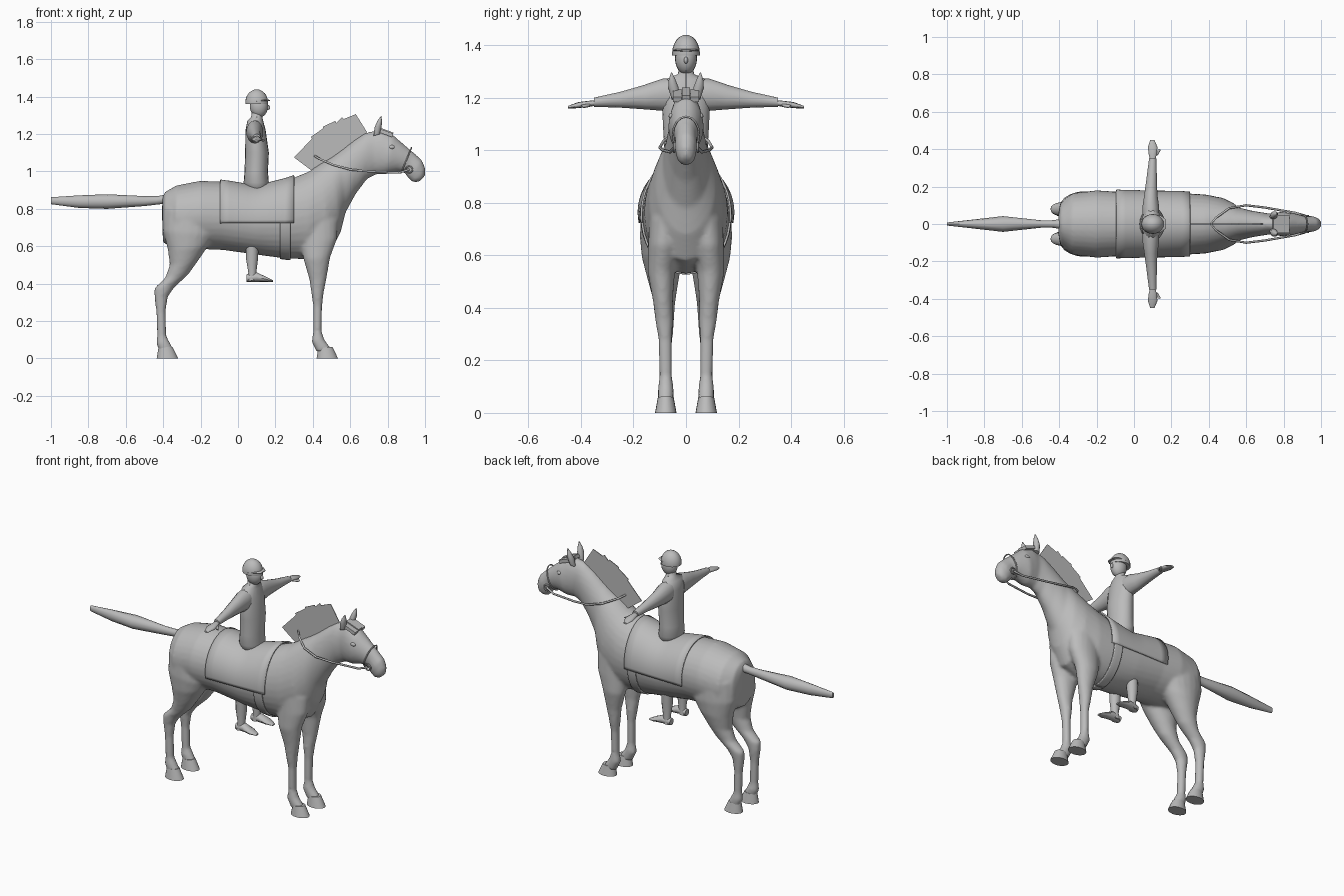
import bpy, bmesh, math
from mathutils import Vector, Matrix

cube = bpy.data.objects.get("Cube")
if cube:
    bpy.data.objects.remove(cube)

grey = bpy.data.materials.new("plain grey")
grey.use_nodes = True
grey.diffuse_color = (0.5, 0.5, 0.5, 1)
grey.node_tree.nodes["Principled BSDF"].inputs["Base Color"].default_value = (0.5, 0.5, 0.5, 1)


def finish(name, bm, angle=40, recalc=True):
    """Turn a bmesh into a shaded object."""
    if recalc:
        bmesh.ops.recalc_face_normals(bm, faces=bm.faces)
    mesh = bpy.data.meshes.new(name)
    bm.to_mesh(mesh)
    bm.free()
    mesh.materials.append(grey)
    ob = bpy.data.objects.new(name, mesh)
    bpy.context.collection.objects.link(ob)
    bpy.ops.object.select_all(action="DESELECT")
    ob.select_set(True)
    bpy.context.view_layer.objects.active = ob
    bpy.ops.object.shade_smooth_by_angle(angle=math.radians(angle))
    return ob


def loft(bm, rows, side=1, sideways=False, n=20):
    """Skin elliptical rings; a row is two opposite points (x, z), half width, centre offset."""
    rings = []
    for x1, z1, x2, z2, w, off in rows:
        ring = []
        for i in range(n):
            t = 2 * math.pi * i / n
            k = (1 + math.cos(t)) / 2
            x, z = x2 + (x1 - x2) * k, z2 + (z1 - z2) * k
            y = off + w * math.sin(t)
            co = (y, x * side, z) if sideways else (x, y * side, z)
            ring.append(bm.verts.new(co))
        rings.append(ring)
    for a, b in zip(rings, rings[1:]):
        for i in range(n):
            j = (i + 1) % n
            bm.faces.new((a[i], a[j], b[j], b[i]))
    bm.faces.new(rings[0])
    bm.faces.new(rings[-1])


def ball(name, centre, size, flat_bottom=False):
    bm = bmesh.new()
    bmesh.ops.create_uvsphere(bm, u_segments=20, v_segments=12, radius=1)
    if flat_bottom:
        cut = bmesh.ops.bisect_plane(bm, geom=bm.verts[:] + bm.edges[:] + bm.faces[:],
                                     plane_co=(0, 0, -0.1), plane_no=(0, 0, -1), clear_outer=True)
        bmesh.ops.contextual_create(bm, geom=[e for e in cut["geom_cut"]
                                              if isinstance(e, bmesh.types.BMEdge)])
    bmesh.ops.transform(bm, verts=bm.verts, matrix=Matrix.Translation(centre) @ Matrix.Diagonal((*size, 1)))
    return finish(name, bm)


# Horse body, head and legs as lofts, fused into one skin
TRUNK = [(-.405, .86, -.405, .70, .05, 0), (-.39, .89, -.40, .62, .11, 0),
         (-.33, .925, -.33, .58, .165, 0), (-.2, .95, -.2, .585, .18, 0),
         (-.08, .945, -.08, .58, .172, 0), (.1, .915, .1, .555, .168, 0),
         (.27, .955, .25, .535, .165, 0), (.38, 1.0, .38, .53, .158, 0),
         (.44, 1.04, .50, .58, .14, 0), (.50, 1.075, .55, .68, .115, 0),
         (.55, 1.11, .575, .78, .088, 0), (.62, 1.165, .63, .88, .072, 0),
         (.68, 1.205, .69, .96, .062, 0), (.72, 1.215, .74, .985, .055, 0)]
HEAD = [(.70, 1.21, .71, 1.0, .05, 0), (.77, 1.225, .74, .985, .06, 0),
        (.83, 1.195, .79, .985, .068, 0), (.88, 1.15, .85, 1.0, .055, 0),
        (.94, 1.1, .89, .995, .041, 0), (.985, 1.058, .91, .965, .043, 0),
        (1.002, 1.015, .935, .942, .036, 0), (1.0, .975, .965, .942, .02, 0)]
HIND = [(-.39, .80, -.12, .76, .08, .09), (-.40, .68, -.12, .66, .088, .088),
        (-.375, .58, -.16, .6, .078, .09), (-.365, .5, -.215, .52, .06, .087),
        (-.39, .43, -.265, .45, .045, .083), (-.448, .375, -.34, .38, .036, .08),
        (-.447, .33, -.375, .33, .031, .078), (-.437, .25, -.387, .25, .024, .078),
        (-.432, .12, -.383, .12, .024, .078), (-.437, .08, -.367, .09, .03, .078),
        (-.42, .035, -.343, .045, .03, .078)]
FORE = [(.33, .75, .535, .74, .06, .08), (.335, .62, .53, .64, .06, .085),
        (.35, .53, .493, .54, .052, .094), (.382, .42, .472, .42, .037, .088),
        (.392, .35, .458, .35, .034, .083), (.402, .28, .45, .28, .026, .079),
        (.402, .14, .448, .14, .024, .077), (.393, .09, .463, .1, .03, .077),
        (.42, .035, .503, .045, .03, .077)]
bm = bmesh.new()
loft(bm, TRUNK, n=32)
loft(bm, HEAD, n=24)
for side in (1, -1):
    loft(bm, HIND, side)
    loft(bm, FORE, side)
horse = finish("horse_body", bm)
fuse = horse.modifiers.new("fuse", "REMESH")
fuse.mode = "VOXEL"
fuse.voxel_size = 0.01
fuse.use_smooth_shade = True
soft = horse.modifiers.new("soften", "SMOOTH")
soft.factor = 0.5
soft.iterations = 4

# Hooves, ears and eyes
for side, word in ((1, "left"), (-1, "right")):
    for place, x in (("hind", -.435), ("front", .42)):
        bm = bmesh.new()
        loft(bm, [(x + .01, .058, x + .085, .062, .03, .077),
                  (x, 0, x + .115, 0, .041, .077)], side)
        finish(f"{place}_hoof_{word}", bm)
    bm = bmesh.new()
    loft(bm, [(.725, 1.19, .76, 1.2, .015, .04), (.73, 1.235, .768, 1.24, .021, .048),
              (.745, 1.27, .77, 1.27, .013, .053), (.764, 1.296, .766, 1.296, .002, .055)], side, n=10)
    finish(f"ear_{word}", bm)
    ball(f"eye_{word}", (.822, side * .056, 1.13), (.016, .01, .011))

# Tail
bm = bmesh.new()
loft(bm, [(-.37, .88, -.37, .83, .03, 0), (-.43, .868, -.44, .822, .02, 0),
          (-.5, .868, -.5, .815, .02, 0), (-.7, .878, -.7, .8, .042, 0),
          (-.85, .872, -.85, .805, .025, 0), (-1, .862, -1, .825, .008, 0)], n=12)
finish("tail", bm)


def plate(name, outline, thick=.004):
    """Thin upright sheet on the centre line."""
    bm = bmesh.new()
    face = bm.faces.new([bm.verts.new((x, -thick / 2, z)) for x, z in outline])
    out = bmesh.ops.extrude_face_region(bm, geom=[face])
    bmesh.ops.translate(bm, vec=(0, thick, 0),
                        verts=[v for v in out["geom"] if isinstance(v, bmesh.types.BMVert)])
    return finish(name, bm, 20)


# Standing mane with a stepped crest, and the forelock
plate("mane", [(.40, 1.0), (.30, 1.075), (.395, 1.175), (.39, 1.185), (.455, 1.23), (.455, 1.24),
               (.52, 1.27), (.525, 1.26), (.555, 1.29), (.565, 1.28), (.63, 1.306),
               (.69, 1.21), (.66, 1.16), (.5, 1.04)])
bm = bmesh.new()
for y, lift in ((-.033, 0), (0, .006), (.033, .001)):
    bmesh.ops.create_cube(bm, size=1, matrix=Matrix.Translation((.785, y, 1.208 + lift))
                          @ Matrix.Rotation(.35, 4, "Y") @ Matrix.Diagonal((.09, .032, .02, 1)))
finish("forelock", bm, 20)


# Saddle cloth and girth wrapped round the barrel
def section(x):
    for a, b in zip(TRUNK, TRUNK[1:]):
        xa, xb = (a[0] + a[2]) / 2, (b[0] + b[2]) / 2
        if xa <= x <= xb:
            k = (x - xa) / (xb - xa)
            return [a[i] + (b[i] - a[i]) * k for i in (1, 3, 4)]


def wrap(name, x0, x1, low, gap, nx=8, nt=40):
    bm = bmesh.new()
    rows = []
    for i in range(nx + 1):
        x = x0 + (x1 - x0) * i / nx
        top, bottom, w = section(x)
        mid, h = (top + bottom) / 2, (top - bottom) / 2
        end = math.acos(max(-1, (low - mid) / h))
        row = []
        for j in range(nt + 1):
            t = end * (2 * j / nt - 1)
            row.append(bm.verts.new((x, (w + gap) * math.sin(t), mid + (h + gap) * math.cos(t))))
        rows.append(row)
    for a, b in zip(rows, rows[1:]):
        for j in range(nt):
            bm.faces.new((a[j], b[j], b[j + 1], a[j + 1]))
    ob = finish(name, bm)
    thick = ob.modifiers.new("thickness", "SOLIDIFY")
    thick.thickness = .008
    thick.offset = 0


wrap("saddle_cloth", -.095, .3, .725, .007)
wrap("girth", .225, .28, 0, .004)


def strap(name, points, radius=.006, closed=False):
    cu = bpy.data.curves.new(name, "CURVE")
    cu.dimensions = "3D"
    cu.bevel_depth = radius
    cu.bevel_resolution = 1
    sp = cu.splines.new("POLY")
    sp.points.add(len(points) - 1)
    for p, co in zip(sp.points, points):
        p.co = (*co, 1)
    sp.use_cyclic_u = closed
    cu.materials.append(grey)
    bpy.context.collection.objects.link(bpy.data.objects.new(name, cu))


# Reins looping over the neck, bit rings and noseband
half = [(.44, .035, 1.065), (.51, .085, 1.035), (.6, .1, 1.01), (.7, .088, 1.0),
        (.86, .06, .993), (.915, .045, 1.01)]
strap("reins", [(x, -y, z) for x, y, z in reversed(half)] + [(.41, 0, 1.083)] + half)
turns = [2 * math.pi * i / 16 for i in range(16)]
for side, word in ((1, "left"), (-1, "right")):
    strap(f"bit_ring_{word}", [(.915 + .018 * math.cos(t), side * .045, 1.01 + .018 * math.sin(t))
                               for t in turns], .004, True)
strap("noseband", [(.9 + .028 * math.cos(t), .05 * math.sin(t), 1.06 + .068 * math.cos(t))
                   for t in turns], .004, True)

# Rider torso
bm = bmesh.new()
loft(bm, [(.075, 1.33, .13, 1.33, .027, 0), (.07, 1.29, .13, 1.29, .03, 0),
          (.05, 1.27, .135, 1.27, .075, 0), (.04, 1.22, .148, 1.22, .092, 0),
          (.038, 1.1, .165, 1.1, .088, 0), (.035, 1.0, .16, 1.0, .082, 0),
          (.03, .94, .165, .94, .085, 0), (.045, .9, .162, .9, .07, 0),
          (.07, .88, .14, .88, .04, 0)])
finish("rider_torso", bm, 60)

# Rider arms, hands and boots
for side, word in ((1, "left"), (-1, "right")):
    bm = bmesh.new()
    loft(bm, [(.05, 1.275, .05, 1.15, .045, .09), (.09, 1.272, .09, 1.15, .046, .09),
              (.16, 1.248, .15, 1.155, .036, .09), (.25, 1.222, .25, 1.162, .028, .095),
              (.35, 1.2, .35, 1.165, .02, .1)], side, True, 14)
    finish(f"rider_arm_{word}", bm, 60)
    bm = bmesh.new()
    loft(bm, [(.34, 1.19, .34, 1.17, .014, .1), (.37, 1.188, .37, 1.165, .022, .1),
              (.41, 1.183, .41, 1.16, .027, .1), (.45, 1.168, .45, 1.158, .012, .098)], side, True, 10)
    loft(bm, [(.365, 1.178, .365, 1.165, .01, .115), (.4, 1.172, .39, 1.16, .008, .135)], side, True, 8)
    finish(f"rider_hand_{word}", bm, 60)
    bm = bmesh.new()
    loft(bm, [(.045, .7, .11, .7, .032, .075), (.042, .54, .108, .54, .03, .075),
              (.055, .46, .098, .46, .022, .075), (.045, .412, .1, .42, .024, .075)], side, n=12)
    loft(bm, [(.045, .45, .045, .41, .02, .075), (.1, .46, .1, .41, .026, .077),
              (.15, .437, .15, .41, .03, .08), (.187, .418, .187, .41, .014, .08)], side, n=12)
    finish(f"rider_boot_{word}", bm)

# Rider head, nose and helmet with peak
ball("rider_head", (.112, 0, 1.35), (.049, .042, .062))
ball("rider_nose", (.16, 0, 1.342), (.012, .008, .013))
ball("helmet", (.1, 0, 1.368), (.061, .053, .071), True)
bm = bmesh.new()
loft(bm, [(.1, 1.383, .1, 1.368, .053, 0), (.145, 1.388, .145, 1.375, .044, 0),
          (.172, 1.382, .172, 1.376, .022, 0)], n=16)
finish("helmet_peak", bm)
